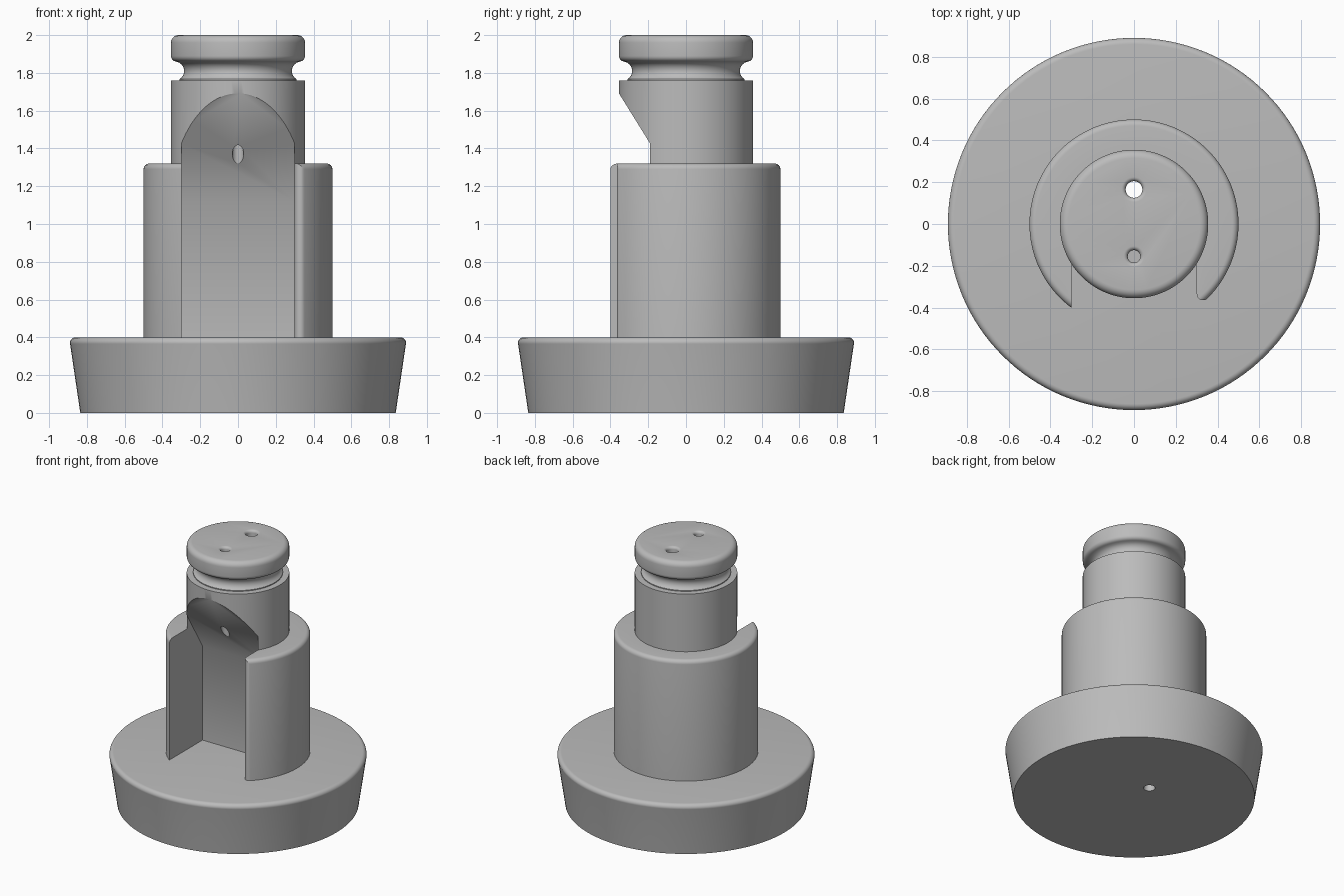
import bpy, bmesh
from math import sin, cos, pi, radians, hypot, atan2

if "Cube" in bpy.data.objects:
    bpy.data.objects.remove(bpy.data.objects["Cube"], do_unlink=True)

grey = bpy.data.materials.new("plain grey")
grey.use_nodes = True
grey.diffuse_color = (0.5, 0.5, 0.5, 1)
grey.node_tree.nodes["Principled BSDF"].inputs["Base Color"].default_value = (0.5, 0.5, 0.5, 1)


def finish(name, bm):
    bmesh.ops.recalc_face_normals(bm, faces=bm.faces)
    mesh = bpy.data.meshes.new(name)
    bm.to_mesh(mesh)
    bm.free()
    mesh.materials.append(grey)
    obj = bpy.data.objects.new(name, mesh)
    bpy.context.collection.objects.link(obj)
    return obj


def arc(cx, cy, r, start, end, steps=6):
    angles = [radians(start + (end - start) * i / steps) for i in range(steps + 1)]
    return [(cx + r * cos(a), cy + r * sin(a)) for a in angles]


def lathe(name, profile, y=0, sides=128):
    """Closed solid of revolution from (radius, z) points, bottom to top."""
    bm = bmesh.new()
    rings = [[bm.verts.new((r * cos(2 * pi * i / sides), y + r * sin(2 * pi * i / sides), z))
              for i in range(sides)] for r, z in profile]
    for low, high in zip(rings, rings[1:]):
        for i in range(sides):
            j = (i + 1) % sides
            bm.faces.new((low[i], low[j], high[j], high[i]))
    bm.faces.new(rings[0])
    bm.faces.new(rings[-1])
    return finish(name, bm)


def cut(target, cutter):
    mod = target.modifiers.new("cut", 'BOOLEAN')
    mod.operation = 'DIFFERENCE'
    mod.solver = 'EXACT'
    mod.object = cutter
    bpy.context.view_layer.objects.active = target
    bpy.ops.object.modifier_apply(modifier=mod.name)
    cutter.hide_render = True


# Tapered round base with a rounded rim
base = lathe("base", [(0.835, 0), (0.889, 0.365)] + arc(0.86, 0.37, 0.03, 0, 90))

# Stepped post: sleeve, neck, groove and rounded head
post = lathe("post", [(0.5, 0.39)] + arc(0.47, 1.29, 0.03, 0, 90)
             + [(0.355, 1.32), (0.355, 1.76), (0.31, 1.76)]
             + arc(0.335, 1.81, 0.05, 240, 100, 8)
             + arc(0.325, 1.89, 0.03, -75, 0) + arc(0.315, 1.96, 0.04, 0, 90))

# Front slot: vertical back wall and sloping roof, with one rounded wall edge
HALF, R, FILLET = 0.3, 0.5, 0.03
cx = HALF + FILLET
cy = -((R - FILLET) ** 2 - cx ** 2) ** 0.5
k = R / hypot(cx, cy)
outline = ([(-HALF, 0), (-HALF, -0.6), (0.48, -0.6), (cx * k * 1.3, cy * k * 1.3)]
           + arc(cx, cy, FILLET, 360 + atan2(cy, cx) * 180 / pi, 180, 10) + [(HALF, 0)])
bm = bmesh.new()
low = [bm.verts.new((x, y, 0.3)) for x, y in outline]
high = [bm.verts.new((x, y, 1.12 - 1.61 * y)) for x, y in outline]
bm.faces.new(low)
bm.faces.new(high)
for i in range(len(low)):
    j = (i + 1) % len(low)
    bm.faces.new((low[i], low[j], high[j], high[i]))
slot = finish("slot_cutter", bm)
cut(post, slot)


# Vertical holes with rounded mouths in the head
def hole(name, y, r, bottom):
    mouth = arc(r + 0.02, 1.98, 0.02, 180, 90)
    return lathe(name, [(r, bottom)] + mouth + [(r + 0.02, 2.1)], y, 32)


back_hole = hole("back_hole_cutter", 0.165, 0.04, -0.1)
front_hole = hole("front_hole_cutter", -0.155, 0.03, 1.0)
cut(post, back_hole)
cut(post, front_hole)
cut(base, back_hole)

for helper in (slot, back_hole, front_hole):
    bpy.data.objects.remove(helper, do_unlink=True)

# Smooth round surfaces, sharp corners
for obj in (base, post):
    bpy.ops.object.select_all(action='DESELECT')
    obj.select_set(True)
    bpy.context.view_layer.objects.active = obj
    bpy.ops.object.shade_smooth_by_angle(angle=radians(32))
